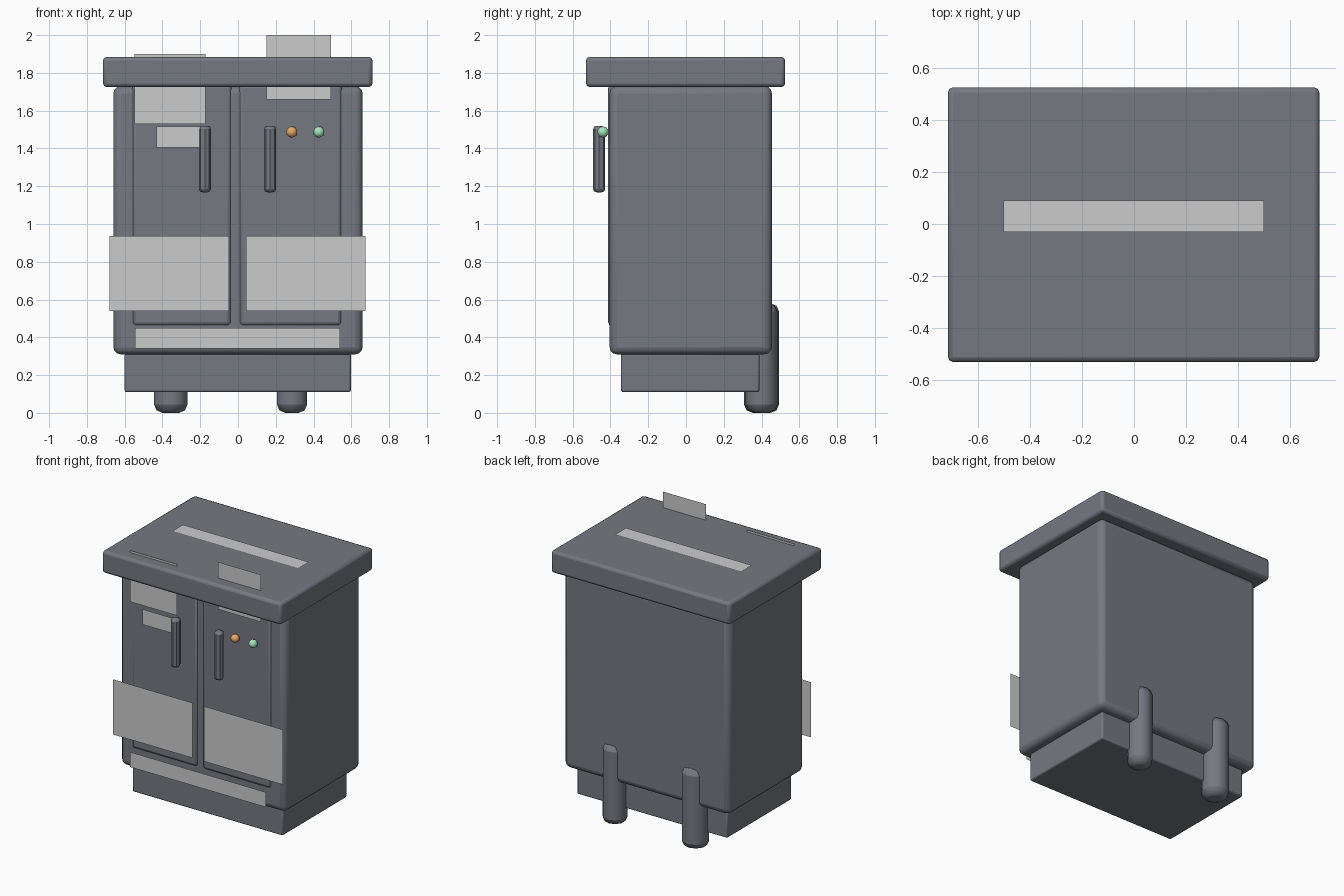
import bpy, math

if "Cube" in bpy.data.objects:
    bpy.data.objects.remove(bpy.data.objects["Cube"])


def material(name, rgb):
    m = bpy.data.materials.new(name)
    m.diffuse_color = (*rgb, 1)
    m.use_nodes = True
    m.node_tree.nodes["Principled BSDF"].inputs["Base Color"].default_value = m.diffuse_color
    return m


DARK = material("dark_metal", (0.18, 0.19, 0.22))
AMBER = material("amber", (0.8, 0.4, 0.13))
GREEN = material("green", (0.37, 0.8, 0.5))


def finish(ob, name, mat, bevel=0, segs=2, angle=40):
    ob.name = name
    if mat:
        ob.data.materials.append(mat)
    if bevel:
        b = ob.modifiers.new("bevel", 'BEVEL')
        b.width, b.segments = bevel, segs
        b.limit_method = 'ANGLE'
        b.angle_limit = math.radians(50)
    bpy.ops.object.shade_smooth_by_angle(angle=math.radians(angle))
    return ob


def box(name, x, y, z, bevel, segs=2):
    lo, hi = zip(x, y, z)
    bpy.ops.mesh.primitive_cube_add(
        size=1, location=[(a + b) / 2 for a, b in zip(lo, hi)])
    ob = bpy.context.object
    ob.scale = [b - a for a, b in zip(lo, hi)]
    bpy.ops.object.transform_apply(location=False, rotation=False, scale=True)
    return finish(ob, name, DARK, bevel, segs)


def post(name, x, y, z0, z1, r, bevel, sides):
    bpy.ops.mesh.primitive_cylinder_add(
        vertices=sides, radius=r, depth=z1 - z0, location=(x, y, (z0 + z1) / 2))
    return finish(bpy.context.object, name, DARK, bevel, 2)


def plate(name, x0, x1, a0, a1, level, flat=False):
    # Thin single-sided sheet: upright at y=level, or lying at z=level
    if flat:
        v = [(x0, a0, level), (x1, a0, level), (x1, a1, level), (x0, a1, level)]
    else:
        v = [(x0, level, a0), (x1, level, a0), (x1, level, a1), (x0, level, a1)]
    me = bpy.data.meshes.new(name)
    me.from_pydata(v, [], [(0, 1, 2, 3)])
    ob = bpy.data.objects.new(name, me)
    bpy.context.collection.objects.link(ob)
    return ob


# Cabinet shell, overhanging lid and plinth
box("cabinet_body", (-0.66, 0.66), (-0.405, 0.455), (0.31, 1.73), 0.04, 3)
box("lid", (-0.715, 0.712), (-0.53, 0.525), (1.725, 1.885), 0.02)
box("plinth", (-0.6, 0.597), (-0.345, 0.388), (0.11, 0.315), 0.01)

# Double doors, only just proud of the shell
box("left_door", (-0.56, -0.035), (-0.412, -0.36), (0.46, 1.74), 0.02)
box("right_door", (0.005, 0.55), (-0.412, -0.36), (0.46, 1.74), 0.02)

# Door handles
for side, x in (("left", -0.175), ("right", 0.17)):
    post(side + "_handle", x, -0.46, 1.168, 1.52, 0.032, 0.018, 8)

# Rear conduits, half sunk in the back wall
for side, x, r in (("left", -0.356, 0.093), ("right", 0.286, 0.084)):
    post(side + "_conduit", x, 0.4, 0.0, 0.58, r, 0.045, 10)

# Indicator lamps
for name, x, mat in (("amber_lamp", 0.285, AMBER), ("green_lamp", 0.428, GREEN)):
    bpy.ops.mesh.primitive_ico_sphere_add(
        subdivisions=2, radius=0.03, location=(x, -0.44, 1.487))
    finish(bpy.context.object, name, mat, angle=60)

# Blank plates on the front and the top
plate("left_lower_plate", -0.68, -0.047, 0.54, 0.937, -0.45)
plate("right_lower_plate", 0.043, 0.675, 0.54, 0.937, -0.45)
plate("bottom_strip", -0.545, 0.54, 0.342, 0.45, -0.45)
plate("left_upper_plate", -0.547, -0.173, 1.53, 1.9, -0.446)
plate("right_upper_plate", 0.15, 0.493, 1.66, 2.0, -0.44)
plate("small_label", -0.432, -0.18, 1.405, 1.515, -0.468)
plate("top_strip", -0.502, 0.5, -0.03, 0.09, 1.892, flat=True)
